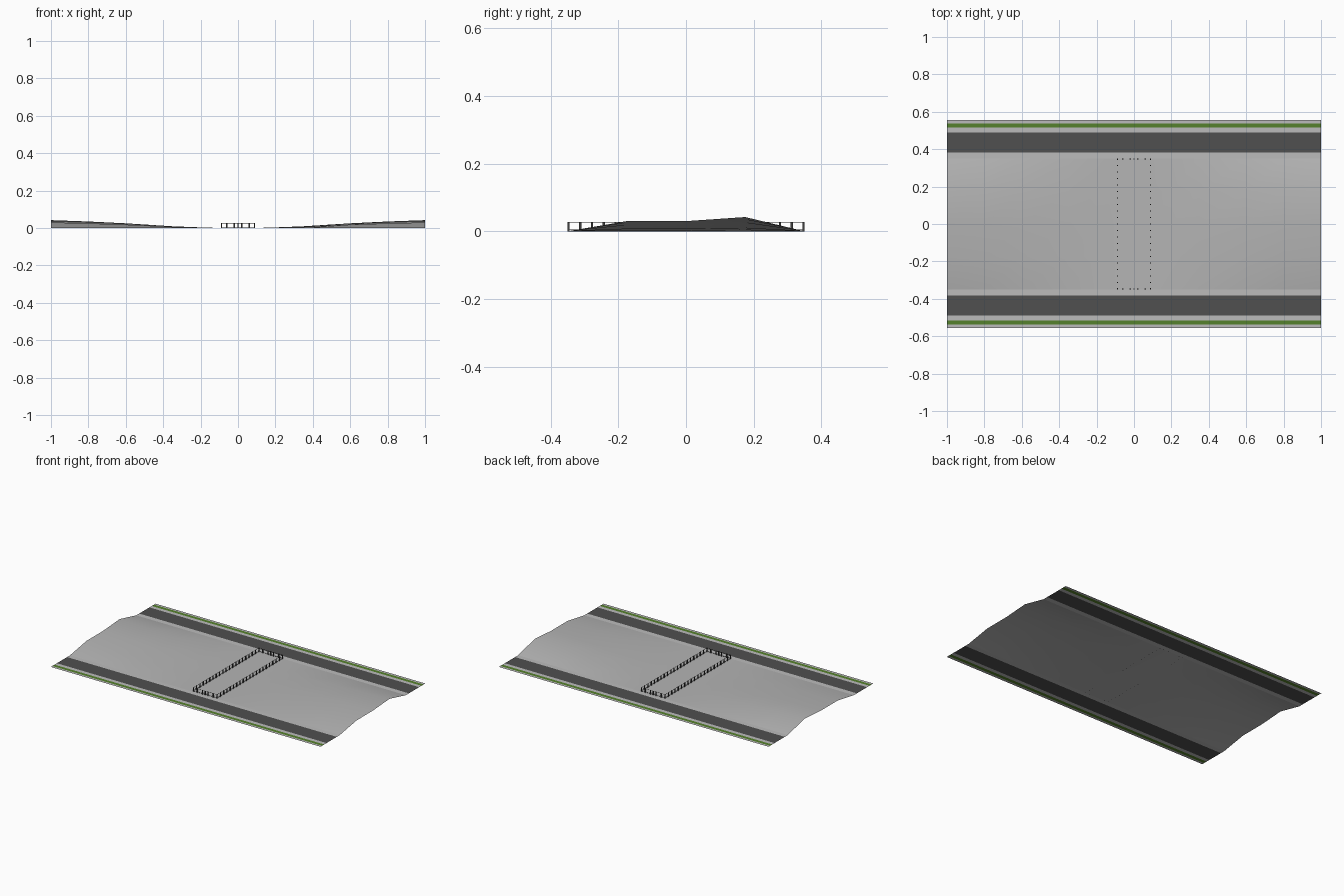
import bpy, bmesh

if "Cube" in bpy.data.objects:
    bpy.data.objects.remove(bpy.data.objects["Cube"])

def mat(name, c):
    m = bpy.data.materials.new(name)
    m.diffuse_color = (*c, 1)
    m.use_nodes = True
    m.node_tree.nodes["Principled BSDF"].inputs["Base Color"].default_value = m.diffuse_color
    return m

plaza_grey = mat("plaza grey", (0.46, 0.46, 0.46))
pavement_grey = mat("pavement grey", (0.50, 0.50, 0.50))
asphalt = mat("asphalt", (0.08, 0.08, 0.08))
grass = mat("grass green", (0.09, 0.22, 0.025))
metal = mat("dark metal", (0.05, 0.05, 0.05))

def finish(name, bm, m, smooth=False):
    me = bpy.data.meshes.new(name)
    bm.normal_update()
    bm.to_mesh(me)
    bm.free()
    me.materials.append(m)
    for p in me.polygons:
        p.use_smooth = smooth
    ob = bpy.data.objects.new(name, me)
    bpy.context.collection.objects.link(ob)
    return ob

def grid(name, xs, ys, height, m, smooth=False):
    bm = bmesh.new()
    v = [[bm.verts.new((x, y, height(x, y))) for y in ys] for x in xs]
    for i in range(len(xs) - 1):
        for j in range(len(ys) - 1):
            bm.faces.new((v[i][j], v[i+1][j], v[i+1][j+1], v[i][j+1]))
    return finish(name, bm, m, smooth)

# street strips on both sides
strips = [("inner_pavement", 0.35, 0.382, pavement_grey), ("road", 0.382, 0.49, asphalt),
          ("outer_pavement", 0.49, 0.515, pavement_grey), ("grass_verge", 0.515, 0.538, grass),
          ("outer_kerb", 0.538, 0.555, pavement_grey)]
for side, s in (("back", 1), ("front", -1)):
    for name, a, b, m in strips:
        grid(f"{side}_{name}", [-1, 1], sorted((s * a, s * b)), lambda x, y: 0.0, m)

# central ground rising gently towards both ends
rise = {0.0: 0, 0.09: 0, 0.2: 0.08, 0.35: 0.22, 0.6: 0.6, 0.8: 0.83, 1.0: 1.0}
cross = {-0.35: 0, -0.175: 0.03, 0.0: 0.03, 0.175: 0.042, 0.35: 0}
xs = sorted({s * k for k in rise for s in (-1, 1)})
grid("central_ground", xs, sorted(cross), lambda x, y: rise[abs(x)] * cross[y], plaza_grey, True)

# railing around the central rectangle
def box(bm, c, size):
    r = bmesh.ops.create_cube(bm, size=1)
    for v in r["verts"]:
        v.co = [c[i] + v.co[i] * size[i] for i in range(3)]

X, Y, H = 0.088, 0.347, 0.027
posts, rails = bmesh.new(), bmesh.new()
for s in (-1, 1):
    for i in range(21):
        box(posts, (s * X, -Y + i * 2 * Y / 20, H / 2), (0.004, 0.007, H))
    for x in (-0.06, -0.02, 0, 0.02, 0.06):
        box(posts, (x, s * Y, H / 2), (0.007, 0.004, H))
    for z in (H - 0.001, 0.004):
        box(rails, (s * X, 0, z), (0.0012, 2 * Y, 0.0015))
        box(rails, (0, s * Y, z), (2 * X, 0.0012, 0.0015))
finish("railing_posts", posts, metal)
finish("railing_bars", rails, metal)
